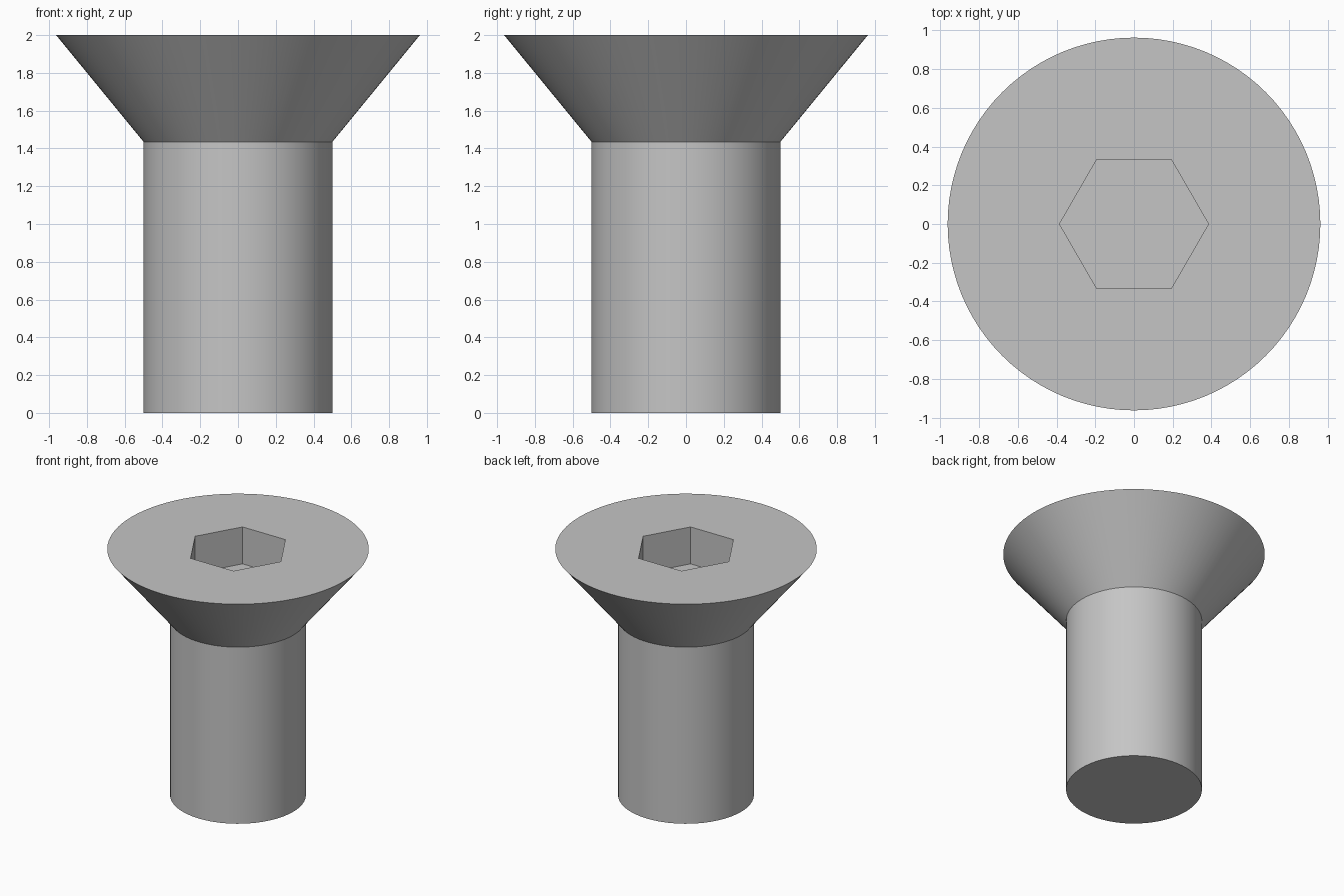
import bpy, bmesh
from math import cos, sin, tau, radians

cube = bpy.data.objects.get("Cube")
if cube:
    bpy.data.objects.remove(cube, do_unlink=True)

SEGMENTS = 96
SHANK_RADIUS, HEAD_RADIUS, SOCKET_RADIUS = 0.5, 0.963, 0.385
NECK_Z, TOP_Z, SOCKET_DEPTH = 1.435, 2.0, 0.3

# Plain grey steel
steel = bpy.data.materials.new("grey steel")
steel.use_nodes = True
colour = (0.56, 0.56, 0.56, 1)
steel.diffuse_color = colour
steel.node_tree.nodes["Principled BSDF"].inputs["Base Color"].default_value = colour

bm = bmesh.new()


def ring(radius, z, sides):
    return [bm.verts.new((radius * cos(tau * i / sides), radius * sin(tau * i / sides), z))
            for i in range(sides)]


def skin(lower, upper):
    n = len(lower)
    for i in range(n):
        j = (i + 1) % n
        bm.faces.new((lower[i], lower[j], upper[j], upper[i]))


def rim_edges(loop):
    return [bm.edges.get((loop[i - 1], loop[i])) for i in range(len(loop))]


# Shank and countersunk cone
base = ring(SHANK_RADIUS, 0, SEGMENTS)
neck = ring(SHANK_RADIUS, NECK_Z, SEGMENTS)
rim = ring(HEAD_RADIUS, TOP_Z, SEGMENTS)
skin(base, neck)
skin(neck, rim)
bm.faces.new(base[::-1])

# Hexagonal socket with a flat floor
socket_top = ring(SOCKET_RADIUS, TOP_Z, 6)
socket_floor = ring(SOCKET_RADIUS, TOP_Z - SOCKET_DEPTH, 6)
skin(socket_top, socket_floor)
bm.faces.new(socket_floor)

# Flat head face around the socket
bmesh.ops.triangle_fill(bm, use_beauty=True, normal=(0, 0, 1),
                        edges=rim_edges(rim) + rim_edges(socket_top))
bmesh.ops.recalc_face_normals(bm, faces=bm.faces)

mesh = bpy.data.meshes.new("countersunk_screw")
bm.to_mesh(mesh)
bm.free()
mesh.materials.append(steel)
screw = bpy.data.objects.new("countersunk_screw", mesh)
bpy.context.collection.objects.link(screw)

# Smooth round walls, crisp edges
bpy.ops.object.select_all(action="DESELECT")
screw.select_set(True)
bpy.context.view_layer.objects.active = screw
bpy.ops.object.shade_smooth_by_angle(angle=radians(25))
